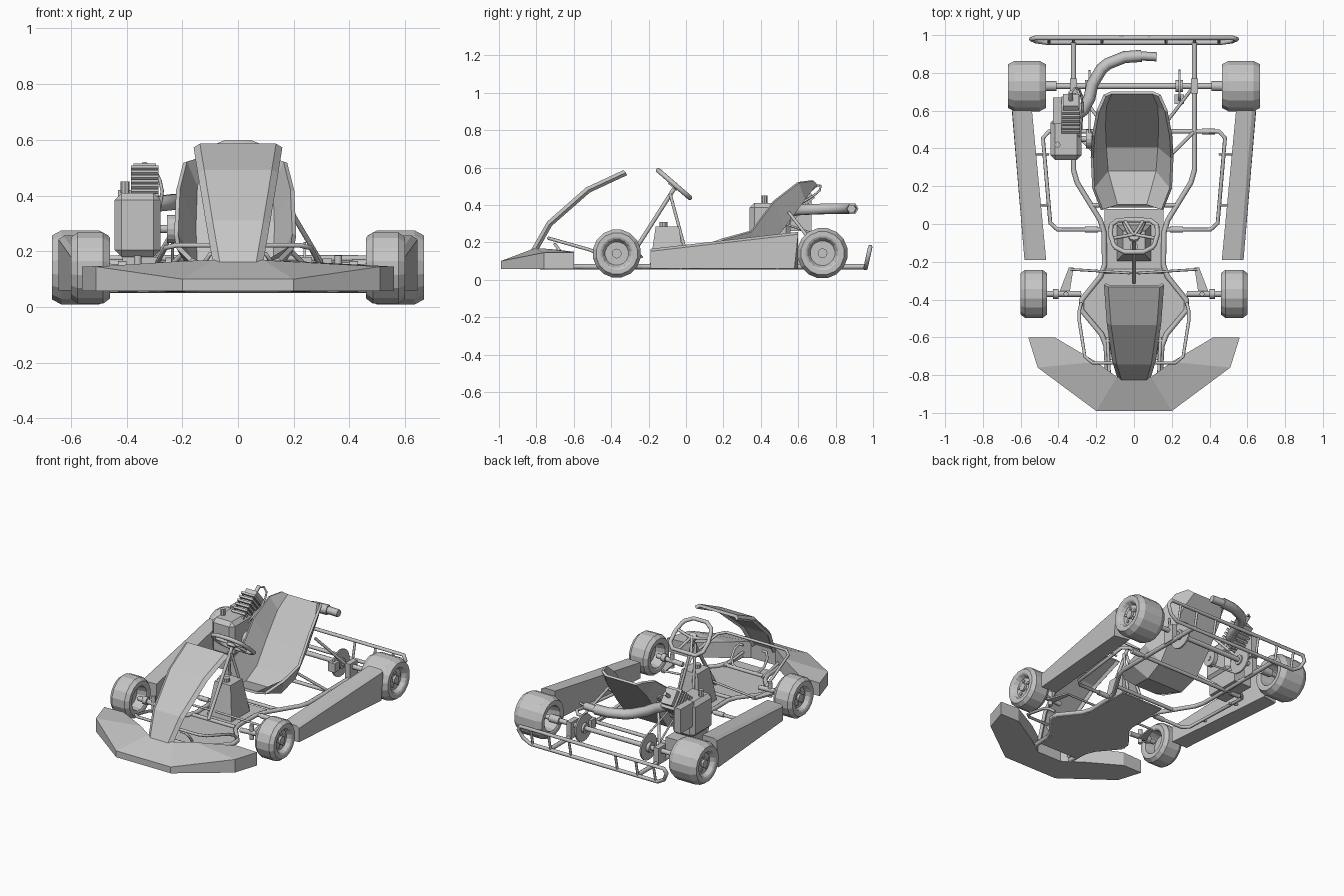
import bpy, bmesh, math
from mathutils import Vector, Matrix

if "Cube" in bpy.data.objects:
    bpy.data.objects.remove(bpy.data.objects["Cube"], do_unlink=True)

# Single body colour
GREY = (0.56, 0.56, 0.56, 1)
mat = bpy.data.materials.new("light grey")
mat.use_nodes = True
mat.diffuse_color = GREY
mat.node_tree.nodes["Principled BSDF"].inputs["Base Color"].default_value = GREY


def finish(name, bm):
    bmesh.ops.recalc_face_normals(bm, faces=bm.faces)
    mesh = bpy.data.meshes.new(name)
    bm.to_mesh(mesh)
    bm.free()
    obj = bpy.data.objects.new(name, mesh)
    bpy.context.collection.objects.link(obj)
    mesh.materials.append(mat)
    return obj


def loft(name, sections, ring=True, thickness=0):
    """Skin a row of sections; rings are capped, open strips get a thickness."""
    bm = bmesh.new()
    rows = [[bm.verts.new(p) for p in s] for s in sections]
    n = len(rows[0])
    for a, b in zip(rows, rows[1:]):
        for i in range(n if ring else n - 1):
            j = (i + 1) % n
            bm.faces.new((a[i], a[j], b[j], b[i]))
    if ring:
        bm.faces.new(rows[0])
        bm.faces.new(rows[-1])
    obj = finish(name, bm)
    if thickness:
        mod = obj.modifiers.new("shell", 'SOLIDIFY')
        mod.thickness = thickness
        mod.offset = 0
    return obj


def flip(points):
    return [(-x, y, z) for x, y, z in points]


def tube(name, points, radius=0.011, mirror=False, bend=0.035, sides=2):
    """Round tube along a path whose corners are cut short."""
    pts = [Vector(p) for p in points]
    path = [pts[0]]
    for a, b, c in zip(pts, pts[1:], pts[2:]):
        for q in (a, c):
            step = min(bend, (q - b).length * 0.4)
            path.append(b + (q - b).normalized() * step)
    path.append(pts[-1])
    curve = bpy.data.curves.new(name, 'CURVE')
    curve.dimensions = '3D'
    curve.bevel_depth = radius
    curve.bevel_resolution = sides
    curve.use_fill_caps = True
    spline = curve.splines.new('POLY')
    spline.points.add(len(path) - 1)
    for sp, p in zip(spline.points, path):
        sp.co = (*p, 1)
    curve.materials.append(mat)
    obj = bpy.data.objects.new(name, curve)
    bpy.context.collection.objects.link(obj)
    if mirror:
        tube(name + "_right", flip(points), radius, False, bend, sides)


def box(name, centre, size, tilt=0, taper=1):
    """Box tilted about x, with its top scaled by taper."""
    bm = bmesh.new()
    bmesh.ops.create_cube(bm, size=1)
    for v in bm.verts:
        k = taper if v.co.z > 0 else 1
        v.co = Vector((v.co.x * size[0] * k, v.co.y * size[1] * k, v.co.z * size[2]))
    bm.transform(Matrix.Translation(centre) @ Matrix.Rotation(tilt, 4, 'X'))
    return finish(name, bm)


def disc(name, centre, radius, width, sides=16, axis='Y'):
    bm = bmesh.new()
    bmesh.ops.create_cone(bm, cap_ends=True, segments=sides, radius1=radius,
                          radius2=radius, depth=width)
    turn = Matrix.Rotation(math.pi / 2, 4, axis) if axis else Matrix()
    bm.transform(Matrix.Translation(centre) @ turn)
    return finish(name, bm)


# Wheels: turned tyre and rim with a recessed face and five bolts
def wheel(name, side, x, y, z, r, w):
    k = r * 0.6
    profile = [(0.02, w * 0.5), (k - 0.01, w * 0.5), (k, 0.005), (k + 0.01, 0), (r * 0.86, 0),
               (r, w * 0.17), (r, w * 0.83), (r * 0.86, w), (k + 0.01, w),
               (k, w - 0.005), (k - 0.015, w - 0.03), (0.02, w - 0.03)]
    count = 16
    rows = []
    for i in range(count):
        a = math.tau * (i + 0.5) / count
        rows.append([(side * (x + d), y + q * math.cos(a), z + q * math.sin(a))
                     for q, d in profile])
    loft(name, [list(s) for s in zip(*rows)])
    disc(name + "_hub", (side * (x + w - 0.035), y, z), 0.026, 0.04, 12)
    for i in range(5):
        a = math.tau * i / 5 + math.pi / 2
        disc(name + "_bolt", (side * (x + w - 0.03), y + 0.043 * math.cos(a),
                              z + 0.043 * math.sin(a)), 0.01, 0.016, 8)


for side, tag in ((1, "left"), (-1, "right")):
    wheel("front_wheel_" + tag, side, 0.46, -0.37, 0.14, 0.13, 0.14)
    wheel("rear_wheel_" + tag, side, 0.465, 0.73, 0.142, 0.136, 0.203)

# Front bumper fairing, swept around the nose
stations = [((0.56, -0.6), (0.42, -0.6), 0.145, 0.15),
            ((0.51, -0.76), (0.2, -0.73), 0.145, 0.165),
            ((0.2, -0.99), (0.09, -0.81), 0.1, 0.168)]
half = [[(*o, 0.058), (*o, zo), (*i, zi), (*i, 0.058)] for o, i, zo, zi in stations]
loft("front_bumper", half + [flip(s) for s in reversed(half)])

# Upright front panel with folded edges: y, z, half width
panel = [(-0.82, 0.155, 0.082), (-0.735, 0.305, 0.108), (-0.53, 0.485, 0.138), (-0.33, 0.578, 0.153)]
loft("front_panel", [[(-w, y + 0.012, z - 0.012), (0.02 - w, y, z), (w - 0.02, y, z),
                      (w, y + 0.012, z - 0.012)] for y, z, w in panel], False, 0.02)

# Side pods
def pod(y, x0, x1, top, mid):
    return [(x0, y, 0.06), (x0, y, top), (x1 - 0.02, y, top),
            (x1, y, top - 0.013), (x1, mid, 0.06)]

pods = [pod(-0.19, 0.465, 0.58, 0.165, -0.19), pod(0.6, 0.54, 0.645, 0.256, 0.58)]
loft("side_pod_left", pods)
loft("side_pod_right", [flip(s) for s in pods])

# Bucket seat: floor (y, z, half width) and rim (y, z, half width)
seat = [((0.1, 0.14, 0.08), (0.075, 0.17, 0.16)), ((0.28, 0.09, 0.13), (0.19, 0.215, 0.205)),
        ((0.41, 0.14, 0.14), (0.35, 0.26, 0.212)), ((0.52, 0.28, 0.145), (0.47, 0.42, 0.205)),
        ((0.63, 0.43, 0.14), (0.6, 0.52, 0.18)), ((0.695, 0.515, 0.11), (0.68, 0.53, 0.145))]
loft("seat", [[(-rw - 0.01, ry, rz), (-fw - 0.01, fy, fz), (fw - 0.01, fy, fz), (rw - 0.01, ry, rz)]
              for (fy, fz, fw), (ry, rz, rw) in seat], False, 0.016)

# Frame rails, floor tray and cross members
Z = 0.07
tube("frame_rail", [(0.32, 0.96, Z), (0.32, 0.25, Z), (0.16, -0.01, Z), (0.155, -0.25, Z),
                    (0.3, -0.43, Z), (0.15, -0.61, Z), (0.14, -0.78, Z)], 0.014, True)
tray = [(0.155, 0.08), (0.155, -0.25), (0.29, -0.43), (0.15, -0.61), (0.14, -0.72)]
loft("floor_tray", [[(-x, y, 0.06), (x, y, 0.06)] for x, y in tray], False, 0.008)
for y, w in ((0.49, 0.34), (0.1, 0.22), (-0.25, 0.155), (-0.62, 0.15)):
    tube("cross_tube", [(-w, y, Z), (w, y, Z)], 0.012)
tube("pod_hoop", [(0.16, -0.03, Z), (0.44, -0.03, Z), (0.485, 0.49, Z + 0.02),
                  (0.32, 0.49, Z)], 0.011, True)
for y in (0.1, 0.37):
    tube("pod_mount", [(0.45, y, 0.08), (0.54, y, 0.1)], 0.007, True)
for x in (0.19, 0.36):
    tube("tube_sleeve", [(x, -0.03 if x < 0.3 else 0.49, Z),
                         (x + 0.07, -0.03 if x < 0.3 else 0.49, Z)], 0.016, True)

# Upper front hoop and panel stays
hoop = [(0.28, -0.42, 0.1), (0.295, -0.48, 0.15), (0.255, -0.735, 0.222)]
tube("front_hoop", hoop + flip(hoop[::-1]), 0.009)
tube("bumper_mount", [(0.14, -0.6, Z), (0.13, -0.82, 0.1)], 0.009, True)
tube("pedal", [(0.06, -0.62, Z), (0.12, -0.63, 0.09), (0.12, -0.7, 0.19),
               (0.07, -0.7, 0.19)], 0.008, True)

# Front axle ends, kingpins and steering linkage
tube("spindle", [(0.28, -0.37, 0.13), (0.47, -0.37, 0.14)], 0.016, True)
tube("kingpin", [(0.36, -0.37, 0.09), (0.36, -0.37, 0.185)], 0.014, True)
tube("spindle_collar", [(0.4, -0.37, 0.14), (0.43, -0.37, 0.14)], 0.026, True)
for s in (1, -1):
    loft("steering_arm", [[(s * 0.34, -0.36, 0.12), (s * 0.395, -0.36, 0.12)],
                          [(s * 0.32, -0.23, 0.12), (s * 0.345, -0.23, 0.12)]], False, 0.01)
tube("tie_rod", [(0.335, -0.24, 0.125), (0.02, -0.26, 0.14)], 0.007, True)

# Steering column, its stays and the wheel
tube("steering_column", [(0, -0.31, 0.1), (0, -0.055, 0.5)], 0.011)
tube("column_stay", [(0.01, -0.085, 0.46), (0.06, 0.02, Z)], 0.009, True)
centre, down = Vector((0, -0.062, 0.51)), Vector((0, 0.75, -0.65))


def on_wheel(x, d):
    return centre + Vector((x, 0, 0)) + down * d


rim = [(0, -0.115), (0.08, -0.115), (0.125, -0.03), (0.12, 0.11), (0, 0.11)]
tube("steering_rim", [on_wheel(*p) for p in rim], 0.013, True)
tube("steering_spoke", [on_wheel(0, 0.01), on_wheel(0.122, -0.02)], 0.009, True)
tube("lower_spoke", [on_wheel(0, 0), on_wheel(0.05, 0.11)], 0.009, True)
tube("steering_hub", [on_wheel(0, 0) - Vector((0, 0.012, 0.015)), on_wheel(0, 0)], 0.03)

# Fuel tank
box("fuel_tank", (0, -0.1, 0.175), (0.18, 0.19, 0.22), 0, 0.65)
disc("fuel_cap", (0, -0.12, 0.295), 0.022, 0.025, 10, None)

# Rear axle with bearings, brake disc and sprocket
tube("rear_axle", [(-0.57, 0.73, 0.145), (0.57, 0.73, 0.145)], 0.016)
tube("axle_hub", [(0.41, 0.73, 0.145), (0.48, 0.73, 0.145)], 0.027, True)
for s in (1, -1):
    box("axle_carrier", (s * 0.32, 0.73, 0.12), (0.035, 0.08, 0.11))
    disc("disc_carrier", (s * 0.24, 0.73, 0.145), 0.032, 0.04)
disc("brake_disc", (0.24, 0.73, 0.145), 0.088, 0.01, 24)
disc("sprocket", (-0.235, 0.73, 0.145), 0.085, 0.01, 24)
box("brake_caliper", (0.24, 0.66, 0.15), (0.05, 0.05, 0.06))
tube("seat_stay", [(0.18, 0.55, 0.36), (0.31, 0.72, 0.14)], 0.009, True)
tube("seat_side_stay", [(0.19, 0.36, 0.2), (0.32, 0.49, Z)], 0.009, True)

# Rear bumper loop with uprights
upper = [(0, 0.985, 0.175), (0.56, 0.985, 0.175), (0.5, 0.96, 0.062), (0, 0.96, 0.062)]
tube("rear_bumper", upper, 0.012, True)
for x in (0.17, 0.32, 0.45):
    tube("bumper_upright", [(x, 0.96, 0.062), (x, 0.985, 0.175)], 0.008, True)

# Engine: crankcase, leaning finned cylinder, clutch and air box
box("engine_mount", (-0.35, 0.5, 0.125), (0.13, 0.24, 0.11))
case = box("crankcase", (-0.36, 0.45, 0.295), (0.165, 0.22, 0.23))
bev = case.modifiers.new("chamfer", 'BEVEL')
bev.width = 0.025
bev.segments = 1
lean = math.radians(-50)
step = Vector((0, math.sin(-lean), math.cos(lean)))
start = Vector((-0.335, 0.5, 0.345))
box("cylinder_core", start + step * 0.08, (0.07, 0.1, 0.2), lean)
for i in range(7):
    box("cooling_fin", start + step * (0.01 + 0.026 * i), (0.1, 0.135, 0.014), lean)
box("cylinder_head", start + step * 0.19, (0.08, 0.1, 0.03), lean)
tube("spark_plug", [start + step * 0.2, start + step * 0.26], 0.012)
tube("plug_lead", [start + step * 0.25, (-0.3, 0.74, 0.5), (-0.27, 0.66, 0.43), (-0.28, 0.5, 0.36)], 0.006)
box("air_box", (-0.405, 0.6, 0.34), (0.05, 0.14, 0.16))
disc("filler_knob", (-0.405, 0.42, 0.43), 0.016, 0.04, 8, None)
disc("clutch", (-0.24, 0.45, 0.28), 0.05, 0.03)
tube("clutch_shaft", [(-0.3, 0.45, 0.28), (-0.22, 0.45, 0.28)], 0.015)
chain = [(-0.235, 0.73, 0.23), (-0.235, 0.45, 0.325), (-0.235, 0.405, 0.27), (-0.235, 0.7, 0.065)]
tube("drive_chain", chain, 0.006)

# Exhaust pipe sweeping behind the seat
tube("exhaust", [(-0.3, 0.58, 0.37), (-0.245, 0.62, 0.375), (-0.21, 0.79, 0.38),
                 (-0.1, 0.88, 0.38), (0.04, 0.89, 0.38)], 0.032, False, 0.05, 1)
tube("exhaust_tip", [(0.03, 0.89, 0.38), (0.12, 0.885, 0.38)], 0.024, False, 0.05, 1)
